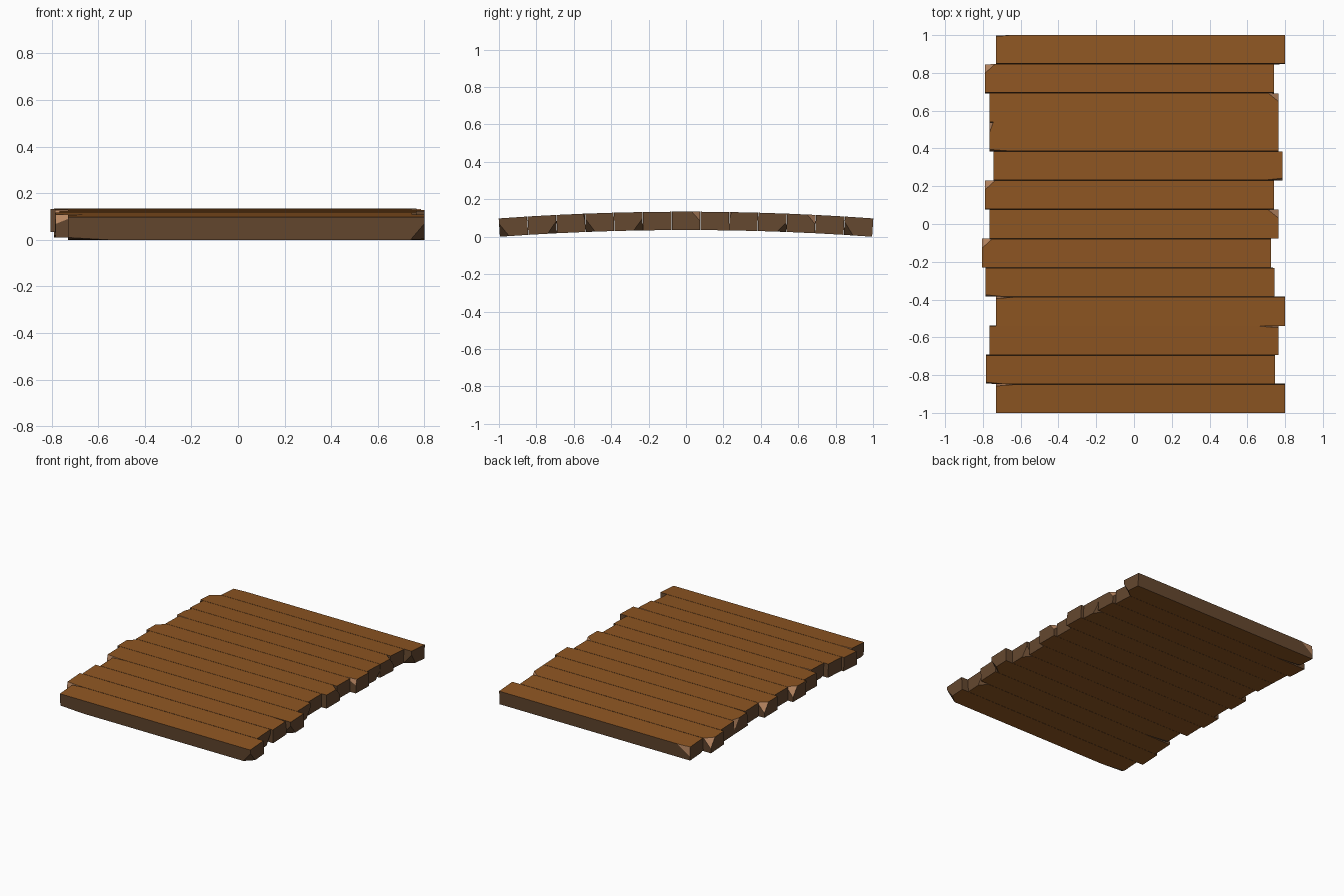
import bpy, bmesh, math
from mathutils import Vector, Matrix

if "Cube" in bpy.data.objects:
    bpy.data.objects.remove(bpy.data.objects["Cube"])

def material(name, rgb):
    m = bpy.data.materials.new(name)
    m.diffuse_color = (*rgb, 1)
    m.use_nodes = True
    m.node_tree.nodes["Principled BSDF"].inputs["Base Color"].default_value = m.diffuse_color
    return m

MATS = [material("brown_wood_face", (0.27, 0.092, 0.016)),
        material("dark_wood_edge", (0.13, 0.065, 0.029)),
        material("pale_chipped_wood", (0.50, 0.25, 0.125))]

LENGTH, WIDTH, THICK = 1.53, 0.152, 0.098
SAG, Z0 = 0.036, 0.0846

# Chip patterns: corner signs, then how far the cut runs along x, y and z
FRONT_CHIP = [(1, -1, -1, .06, .05, .07), (-1, 1, 1, .10, .008, .07),
              (-1, -1, -1, .18, .03, .01)]
LEFT_CHIP = [(-1, 1, 1, .055, .05, .065)]
RIGHT_CHIP = [(1, 1, 1, .055, .045, .05)]
UNDER_CHIP = [(-1, -1, 1, .10, .01, .04), (1, 1, -1, .05, .05, .065)]
STEEP_CHIP = [(-1, 1, 1, .02, .055, .07), (-1, -1, 1, .10, .008, .03),
              (1, 1, -1, .04, .05, .05)]
THIN_FRONT = [(1, -1, 1, .09, .01, .04)]
THIN_BACK = [(1, 1, 1, .10, .008, .04)]

# Planks from back to front: sideways shift and chip pattern
PLANKS = [(.035, FRONT_CHIP), (-.025, LEFT_CHIP), (0, RIGHT_CHIP),
          (0, STEEP_CHIP), (.02, THIN_FRONT), (-.025, LEFT_CHIP),
          (0, RIGHT_CHIP), (-.04, LEFT_CHIP), (-.02, UNDER_CHIP),
          (.035, FRONT_CHIP), (0, THIN_BACK), (-.018, UNDER_CHIP),
          (.035, FRONT_CHIP)]

def plank(name, loc, tilt, chips):
    bm = bmesh.new()
    bmesh.ops.create_cube(bm, size=1)
    half = Vector((LENGTH / 2, WIDTH / 2, THICK / 2))
    for v in bm.verts:
        v.co = Vector((v.co[i] * half[i] * 2 for i in range(3)))
    bm.normal_update()
    # broad faces are brown, edges darker
    for f in bm.faces:
        f.material_index = 0 if abs(f.normal.z) > .9 else 1
    # slice off the chipped corners
    for sx, sy, sz, dx, dy, dz in chips:
        no = Vector((sx / dx, sy / dy, sz / dz)).normalized()
        co = Vector((sx * (half.x - dx), sy * half.y, sz * half.z))
        cut = bmesh.ops.bisect_plane(
            bm, geom=bm.verts[:] + bm.edges[:] + bm.faces[:], dist=1e-6,
            plane_co=co, plane_no=no, clear_outer=True)
        edges = [e for e in cut["geom_cut"] if isinstance(e, bmesh.types.BMEdge)]
        new = bmesh.ops.edgeloop_fill(bm, edges=edges)["faces"]
        for f in new:
            f.material_index = 2 if sz > 0 else 1
    bmesh.ops.recalc_face_normals(bm, faces=bm.faces[:])
    me = bpy.data.meshes.new(name)
    bm.transform(Matrix.Translation(loc) @ Matrix.Rotation(tilt, 4, 'X'))
    bm.to_mesh(me)
    bm.free()
    for m in MATS:
        me.materials.append(m)
    ob = bpy.data.objects.new(name, me)
    bpy.context.collection.objects.link(ob)

# Planks laid along a shallow arch
n = len(PLANKS)
END = 0.9225
for i, (shift, chips) in enumerate(PLANKS):
    y = END - 2 * END * i / (n - 1)
    plank(f"plank_{i + 1}", (shift, y, Z0 - SAG * y * y),
          math.atan(-2 * SAG * y), chips)
